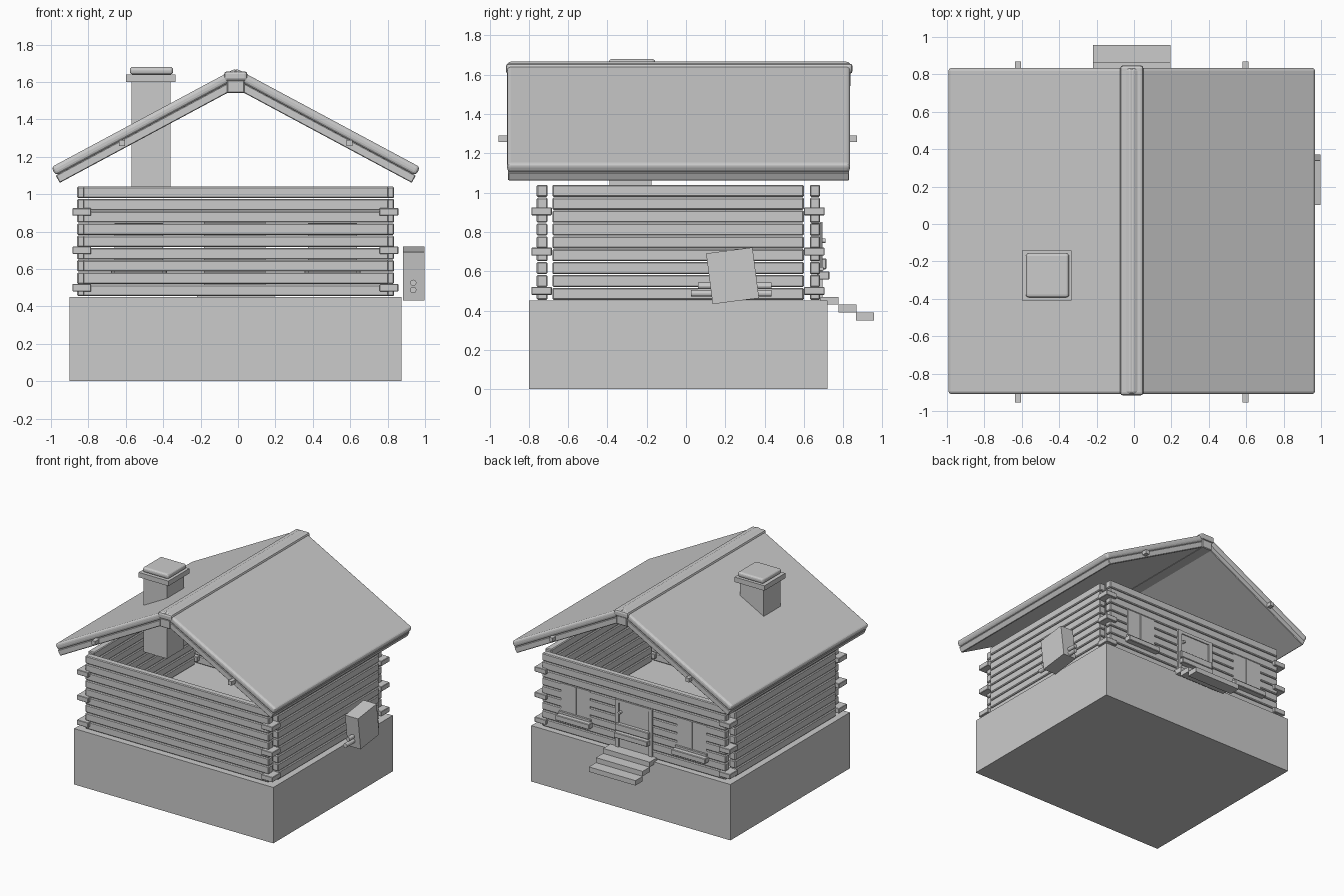
import bpy, bmesh, math
from mathutils import Vector, Matrix

CX = -0.012                      # middle of the house in x


def box(name, lo, hi, bevel=0.0, segs=1, loc=(0, 0, 0), rot=(0, 0, 0)):
    """Box from corner lo to corner hi, optionally bevelled, placed at loc/rot."""
    lo, hi = Vector(lo), Vector(hi)
    bm = bmesh.new()
    bmesh.ops.create_cube(bm, size=1.0)
    bmesh.ops.scale(bm, vec=hi - lo, verts=bm.verts)
    bmesh.ops.translate(bm, vec=(lo + hi) / 2, verts=bm.verts)
    if bevel:
        bmesh.ops.bevel(bm, geom=bm.edges[:], offset=bevel, segments=segs,
                        profile=0.5, affect='EDGES')
    me = bpy.data.meshes.new(name)
    bm.to_mesh(me)
    bm.free()
    ob = bpy.data.objects.new(name, me)
    ob.location, ob.rotation_euler = loc, rot
    bpy.context.collection.objects.link(ob)
    return ob


def rod_y(name, x, z, y0, y1, r, sides=8):
    """Round rod running along y."""
    bm = bmesh.new()
    bmesh.ops.create_cone(bm, cap_ends=True, segments=sides, radius1=r, radius2=r,
                          depth=y1 - y0, matrix=Matrix.Rotation(math.pi / 2, 4, 'X'))
    me = bpy.data.meshes.new(name)
    bm.to_mesh(me)
    bm.free()
    ob = bpy.data.objects.new(name, me)
    ob.location = (x, (y0 + y1) / 2, z)
    bpy.context.collection.objects.link(ob)
    return ob


# Foundation
box("foundation", (-0.90, -0.80, 0), (0.875, 0.72, 0.45))

# Plank walls: nine rows on each side
for i in range(9):
    z0, z1 = 0.4545 + 0.0655 * i, 0.516 + 0.0655 * i
    box("front_log", (-0.83, -0.76, z0), (0.805, -0.705, z1), 0.006)
    box("back_log", (-0.83, 0.63, z0), (0.805, 0.683, z1), 0.006)
    box("left_log", (-0.86, -0.68, z0), (-0.805, 0.60, z1), 0.006)
    box("right_log", (0.78, -0.68, z0), (0.835, 0.60, z1), 0.006)

# Corner joint blocks
for z in (0.50, 0.70, 0.905):
    for x in (-0.835, 0.807):
        for y in (-0.735, 0.653):
            box("corner_block", (x - 0.05, y - 0.052, z - 0.02),
                (x + 0.05, y + 0.052, z + 0.02), 0.003)

# Roof: two layers per slope, meeting at the ridge
ANG, LEN, RIDGE = math.radians(28.2), 1.119, 1.673
for s, side in ((-1, "left"), (1, "right")):
    a, b = sorted((0, s * LEN))
    place = dict(loc=(CX, 0, RIDGE), rot=(0, s * ANG, 0))
    box(side + "_roof_top", (a, -0.91, -0.05), (b, 0.835, 0), 0.018, 3, **place)
    box(side + "_roof_underside", (a, -0.905, -0.095), (b, 0.83, -0.05), 0.004, 1, **place)
    # Small purlin with its ends showing in the gables
    x = CX + s * 0.608
    box(side + "_purlin", (x - 0.016, -0.955, 1.258), (x + 0.016, 0.87, 1.29))

box("ridge_cap", (CX - 0.062, -0.917, 1.605), (CX + 0.062, 0.848, 1.657), 0.015, 2)
box("ridge_beam", (CX - 0.046, -0.912, 1.54), (CX + 0.046, 0.838, 1.61), 0.005)

# Chimney
box("chimney_stack", (-0.57, -0.39, 1.0), (-0.36, -0.175, 1.61))
box("chimney_collar", (-0.598, -0.41, 1.60), (-0.333, -0.143, 1.64))
box("chimney_cap", (-0.578, -0.392, 1.64), (-0.347, -0.157, 1.68), 0.015, 3)

# Steps at the back door
for i in range(3):
    box("step", (-0.22, 0.685 + 0.09 * i, 0.43 - 0.04 * i),
        (0.195, 0.777 + 0.09 * i, 0.47 - 0.04 * i))

# Back door with frame, knob and cross board
box("door_panel", (-0.15, 0.64, 0.455), (0.115, 0.685, 0.83))
for x in (-0.167, 0.132):
    box("door_post", (x - 0.016, 0.64, 0.455), (x + 0.016, 0.695, 0.85))
box("door_lintel", (-0.183, 0.64, 0.825), (0.148, 0.693, 0.85))
box("door_board", (-0.165, 0.68, 0.61), (0.135, 0.715, 0.665), 0.004)
box("door_ledge", (-0.165, 0.68, 0.557), (0.135, 0.73, 0.60), 0.004)
rod_y("door_knob", 0.10, 0.755, 0.68, 0.71, 0.012, 12)

# Back windows with mullion and sill
for x in (-0.53, 0.505):
    box("window_pane", (x - 0.13, 0.64, 0.58), (x + 0.13, 0.684, 0.845))
    box("window_mullion", (x - 0.008, 0.65, 0.60), (x + 0.008, 0.69, 0.845))
    box("window_sill", (x - 0.15, 0.67, 0.557), (x + 0.15, 0.73, 0.60), 0.004)
    box("window_rail", (x - 0.14, 0.67, 0.605), (x + 0.14, 0.70, 0.622))

# Tilted utility box on the right wall with two rods behind it
box("utility_box", (-0.058, -0.119, -0.13), (0.058, 0.119, 0.13),
    loc=(0.94, 0.237, 0.577), rot=(math.radians(7.4), 0, 0))
rod_y("upper_rod", 0.937, 0.526, 0.06, 0.435, 0.017, 12)
rod_y("lower_rod", 0.937, 0.488, 0.025, 0.435, 0.017, 12)
